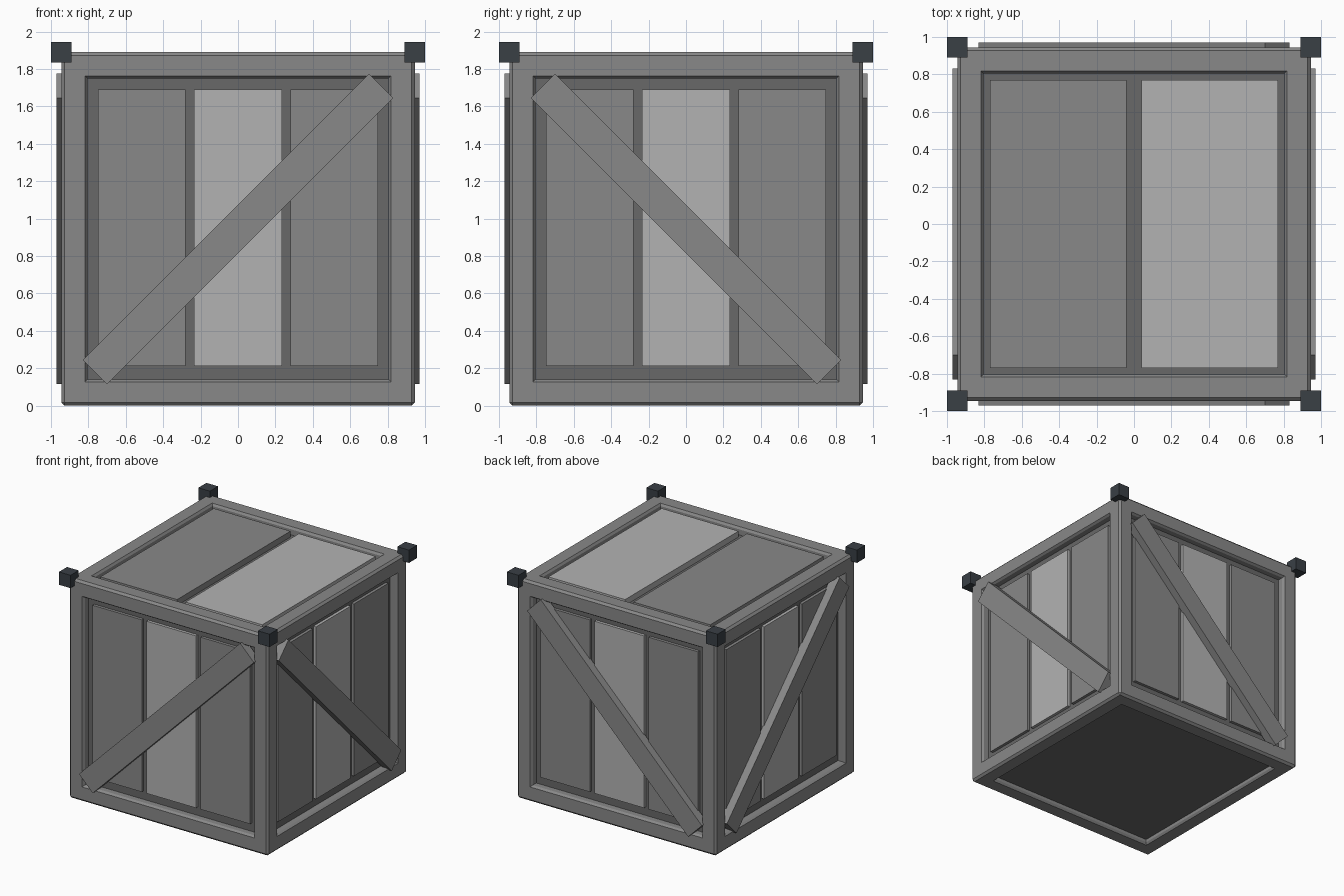
import bpy, bmesh, math
from mathutils import Matrix, Vector

if "Cube" in bpy.data.objects:
    bpy.data.objects.remove(bpy.data.objects["Cube"])

H = 0.945  # half size of the crate body, also its centre height


def material(name, r, g, b):
    m = bpy.data.materials.new(name)
    m.diffuse_color = (r, g, b, 1)
    m.use_nodes = True
    m.node_tree.nodes["Principled BSDF"].inputs["Base Color"].default_value = m.diffuse_color
    return m


MID = material("mid grey", 0.25, 0.25, 0.25)
LIGHT = material("light grey", 0.45, 0.45, 0.45)
GAP = material("dark grey", 0.14, 0.14, 0.14)
SLATE = material("dark slate", 0.041, 0.05, 0.06)


def finish(bm, name, mats):
    mesh = bpy.data.meshes.new(name)
    bmesh.ops.recalc_face_normals(bm, faces=bm.faces[:])
    bm.to_mesh(mesh)
    bm.free()
    for m in mats:
        mesh.materials.append(m)
    ob = bpy.data.objects.new(name, mesh)
    bpy.context.collection.objects.link(ob)
    return ob


def box(name, lo, hi, mat, matrix=Matrix()):
    lo, hi = Vector(lo), Vector(hi)
    bm = bmesh.new()
    bmesh.ops.create_cube(bm, size=1)
    place = Matrix.Translation((lo + hi) / 2) @ Matrix.Diagonal((*(hi - lo), 1))
    bm.transform(matrix @ place)
    return finish(bm, name, [mat])


# Chamfered body with a recessed panel in each of its six sides
bm = bmesh.new()
bmesh.ops.create_cube(bm, size=2 * H)
bmesh.ops.bevel(bm, geom=bm.edges[:], offset=0.018, segments=1, affect='EDGES')
panels = [f for f in bm.faces if f.calc_area() > 1]
bmesh.ops.inset_individual(bm, faces=panels, thickness=H - 0.018 - 0.773)
bmesh.ops.inset_individual(bm, faces=panels, thickness=0.018, depth=-0.018)
for f in panels:
    deep = 0.025 if f.normal.z < -0.5 else 0.047
    bmesh.ops.inset_individual(bm, faces=[f], thickness=0.0005, depth=-deep)
    f.material_index = 1
bm.transform(Matrix.Translation((0, 0, H)))
finish(bm, "crate_frame", [MID, GAP])

# Planks and a diagonal brace on each upright side
sides = (("front", 0, 1), ("right", 90, -1), ("back", 180, -1), ("left", 270, 1))
for side, angle, lean in sides:
    turn = Matrix.Translation((0, 0, H)) @ Matrix.Rotation(math.radians(angle), 4, 'Z')
    for i, (a, b) in enumerate(((-0.748, -0.28), (-0.235, 0.235), (0.28, 0.748))):
        box(f"{side}_plank_{i + 1}", (a, -0.905, -0.732), (b, -0.875, 0.745),
            LIGHT if i == 1 else MID, turn)
    tilt = turn @ Matrix.Rotation(math.radians(-45 * lean), 4, 'Y')
    box(f"{side}_brace", (-1.082, -0.97, -0.092), (1.082, -0.895, 0.092), MID, tilt)

# Two wide lid planks
for name, a, b, mat in (("left", -0.769, -0.04, MID), ("right", 0.04, 0.769, LIGHT)):
    box(f"lid_plank_{name}", (a, -0.769, 1.82), (b, 0.769, 1.876), mat)

# Corner blocks around the top
for x in (-H, H):
    for y in (-H, H):
        c, r = Vector((x, y, 2 * H)), Vector((0.055, 0.055, 0.055))
        box("corner_block", c - r, c + r, SLATE)
